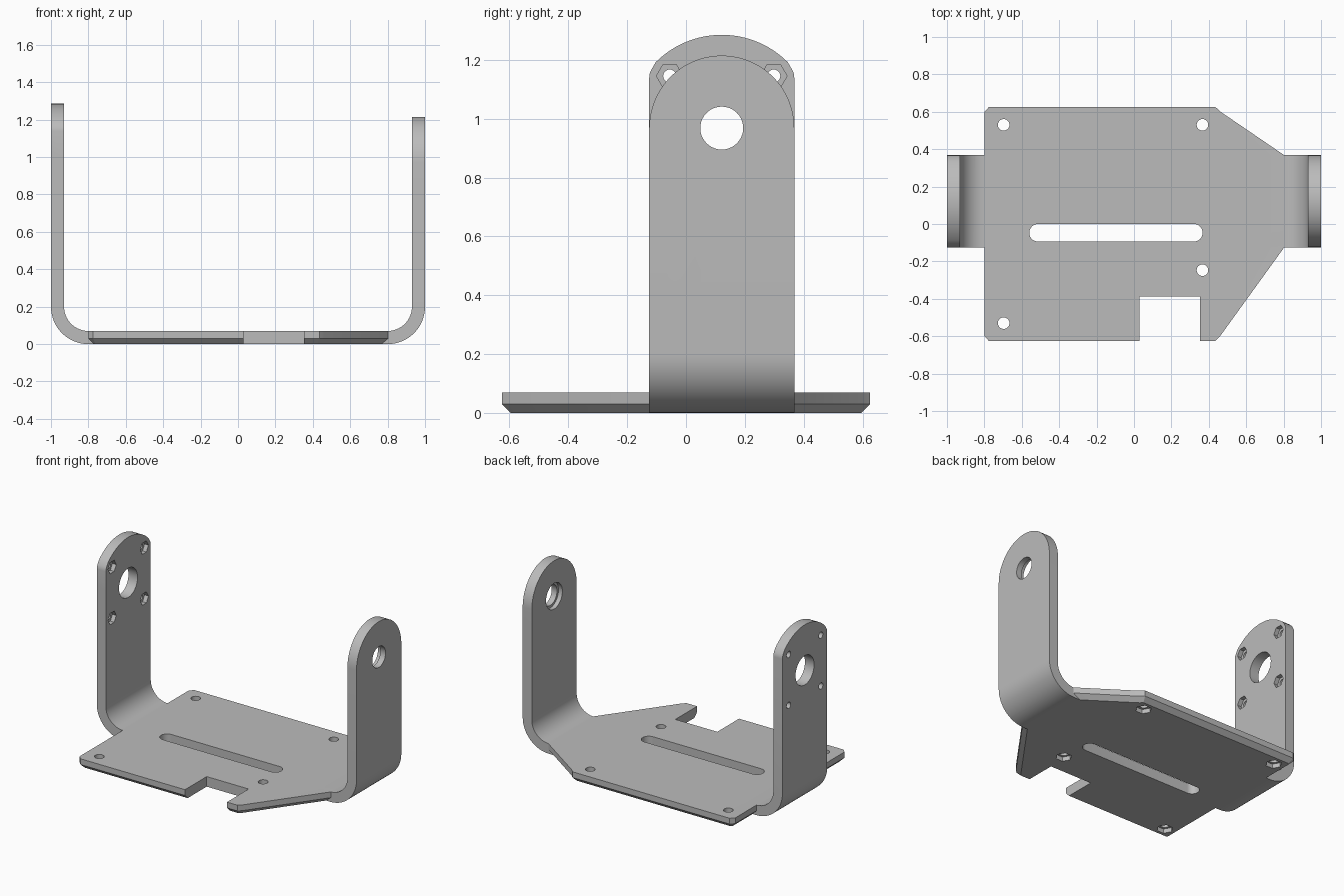
import bpy, bmesh
from math import sin, cos, pi, radians, sqrt

cube = bpy.data.objects.get("Cube")
if cube:
    bpy.data.objects.remove(cube, do_unlink=True)

T = 0.07                      # sheet thickness
Y0, Y1 = -0.125, 0.368        # arm edges
YC, ZC = (Y0 + Y1) / 2, 0.968  # pivot axis
HALF = (Y1 - Y0) / 2

grey = bpy.data.materials.new("grey")
grey.use_nodes = True
grey.diffuse_color = (0.5, 0.5, 0.5, 1)
grey.node_tree.nodes["Principled BSDF"].inputs["Base Color"].default_value = (0.5, 0.5, 0.5, 1)


def arc(cx, cy, r, start, end, n):
    angles = [radians(start + (end - start) * i / n) for i in range(n + 1)]
    return [(cx + r * cos(a), cy + r * sin(a)) for a in angles]


def ring(cx, cy, r, n=40):
    return arc(cx, cy, r, 0, 360, n)[:-1]


def prism(name, points, axis, low, high, chamfer=0):
    """Extrude a flat outline along an axis, optionally chamfering its low end."""
    place = {"x": lambda u, v, w: (w, u, v),
             "y": lambda u, v, w: (u, w, v),
             "z": lambda u, v, w: (u, v, w)}[axis]
    bm = bmesh.new()
    bottom = [bm.verts.new(place(u, v, low + chamfer)) for u, v in points]
    top = [bm.verts.new(place(u, v, high)) for u, v in points]
    n = len(points)
    cap = bm.faces.new(bottom)
    bm.faces.new(top)
    for i in range(n):
        j = (i + 1) % n
        bm.faces.new((bottom[i], bottom[j], top[j], top[i]))
    bmesh.ops.recalc_face_normals(bm, faces=bm.faces)
    if chamfer:
        bmesh.ops.inset_region(bm, faces=[cap], thickness=chamfer, use_even_offset=True)
        for v in cap.verts:
            v.co.z = low
    mesh = bpy.data.meshes.new(name)
    bm.to_mesh(mesh)
    bm.free()
    mesh.materials.append(grey)
    obj = bpy.data.objects.new(name, mesh)
    bpy.context.collection.objects.link(obj)
    return obj


def combine(target, tool, operation):
    """Apply a boolean and discard the tool."""
    mod = target.modifiers.new("cut", "BOOLEAN")
    mod.operation, mod.solver, mod.object = operation, "EXACT", tool
    graph = bpy.context.evaluated_depsgraph_get()
    mesh = bpy.data.meshes.new_from_object(target.evaluated_get(graph))
    target.modifiers.clear()
    target.data = mesh
    bpy.data.objects.remove(tool, do_unlink=True)


def cut(target, points, axis, low, high):
    combine(target, prism("cutter", points, axis, low, high), "DIFFERENCE")


# Base plate with chamfered underside
outline = [(-0.8, -0.6), (-0.775, -0.626), (0.435, -0.626), (0.46, -0.6), (0.803, Y0),
           (0.803, Y1), (0.46, 0.602), (0.435, 0.626), (-0.775, 0.626), (-0.8, 0.6)]
bracket = prism("bracket", outline, "z", 0, T, chamfer=0.03)

# Front notch
cut(bracket, [(0.03, -0.8), (0.353, -0.8), (0.353, -0.387), (0.03, -0.387)], "z", -0.1, 0.2)


# Bent arms: a rounded L profile trimmed by the outline of the arm top
def bent_arm(name, side, top):
    corner = arc(0.8, 0.2, 0.2, -90, 0, 16)
    inner = arc(0.8, 0.2, 0.2 - T, 0, -90, 16)
    profile = [(0.72, 0)] + corner + [(1, 1.5), (1 - T, 1.5)] + inner + [(0.72, T)]
    arm = prism(name, [(side * x, z) for x, z in profile], "y", Y0, Y1)
    trim = [(Y0, -0.1), (Y1, -0.1)] + top
    combine(arm, prism("trim", trim, "x", -1.2, 1.2), "INTERSECT")
    return arm


round_top = arc(YC, ZC, HALF, 0, 180, 40)
shoulder = [(HALF, 1.14), (HALF - 0.002, 1.155), (HALF - 0.008, 1.168)]
crown = [(u - YC, v) for u, v in arc(YC, ZC, 0.317, 45, 135, 24)]
crown = shoulder + crown + [(-u, v) for u, v in reversed(shoulder)]
domed_top = [(YC + u, v) for u, v in crown]
combine(bracket, bent_arm("pivot_arm", 1, round_top), "UNION")
combine(bracket, bent_arm("mount_arm", -1, domed_top), "UNION")

# Slot in the plate
slot = arc(0.32, -0.047, 0.047, -90, 90, 16) + arc(-0.513, -0.047, 0.047, 90, 270, 16)
cut(bracket, slot, "z", -0.1, 0.2)

# Plate screw holes with hexagonal nut pockets underneath
for x, y in [(-0.697, 0.53), (0.366, 0.53), (0.366, -0.247), (-0.697, -0.53)]:
    cut(bracket, ring(x, y, 0.031, 24), "z", -0.1, 0.2)
    cut(bracket, ring(x, y, 0.052, 6), "z", -0.1, 0.03)

# Pivot hole with inner counterbore, and the larger opening opposite
cut(bracket, ring(YC, ZC, 0.073), "x", 0.8, 1.2)
cut(bracket, ring(YC, ZC, 0.09), "x", 0.8, 1 - T + 0.03)
cut(bracket, ring(YC, ZC, 0.102), "x", -1.2, -0.8)

# Mount screw holes with nut pockets on the inner face
for sy in (-1, 1):
    for sz in (-1, 1):
        y, z = YC + sy * 0.177, ZC + sz * 0.177
        cut(bracket, ring(y, z, 0.022, 24), "x", -1.2, -0.8)
        cut(bracket, ring(y, z, 0.045, 6), "x", T - 1 - 0.03, -0.8)

# Smooth the bends and holes, keep the edges crisp
bpy.ops.object.select_all(action="DESELECT")
bracket.select_set(True)
bpy.context.view_layer.objects.active = bracket
bpy.ops.object.shade_smooth_by_angle(angle=radians(20))
